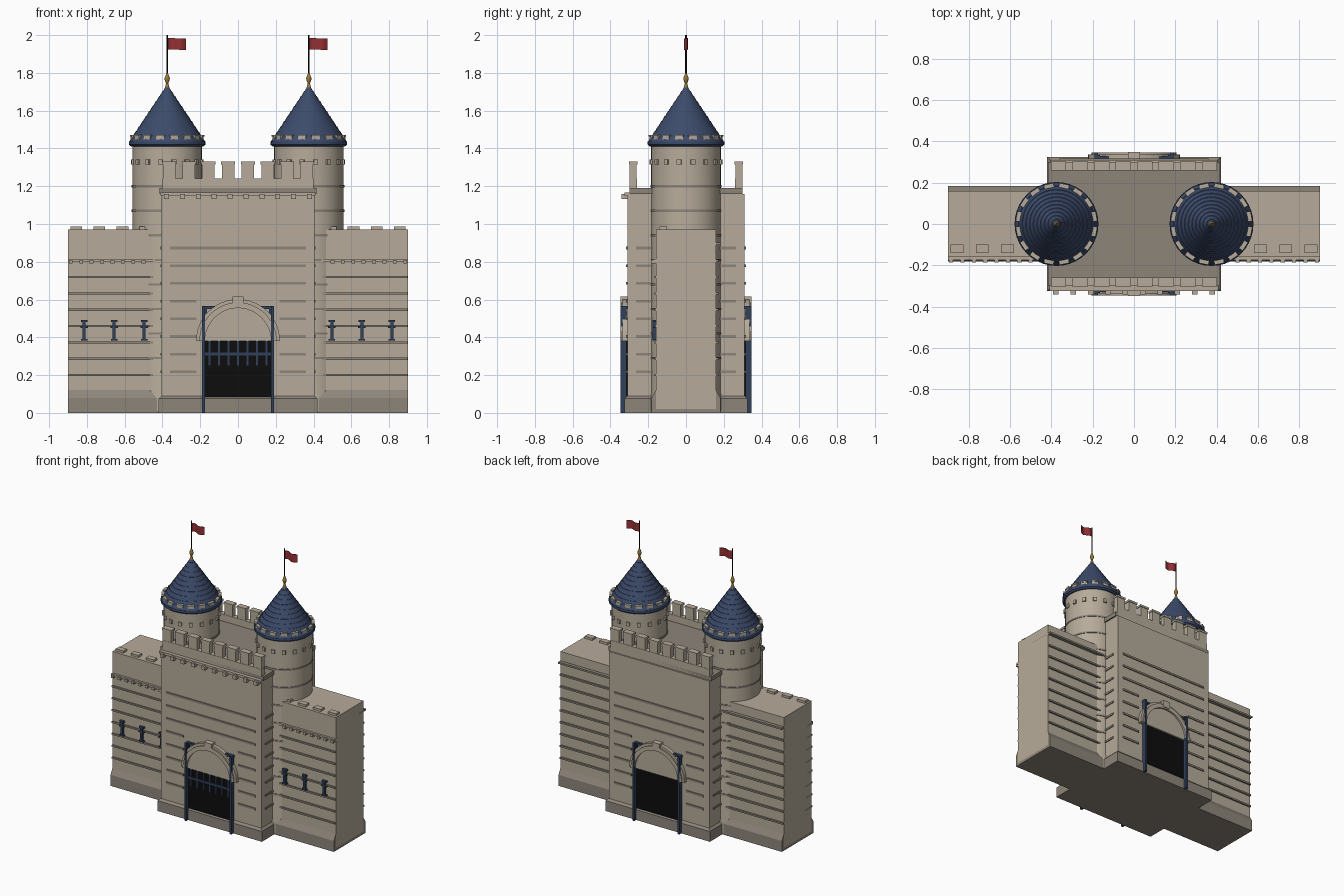
import bpy, bmesh, math
from mathutils import Matrix, Vector

if "Cube" in bpy.data.objects:
    bpy.data.objects.remove(bpy.data.objects["Cube"])


def material(name, rgb):
    m = bpy.data.materials.new(name)
    m.diffuse_color = (*rgb, 1)
    m.use_nodes = True
    m.node_tree.nodes["Principled BSDF"].inputs["Base Color"].default_value = m.diffuse_color
    return m


STONE = material("stone", (0.47, 0.41, 0.325))
DARK = material("dark_stone", (0.27, 0.235, 0.195))
ROOF = material("roof_blue", (0.045, 0.07, 0.145))
NAVY = material("navy_trim", (0.03, 0.05, 0.1))
BLACK = material("black", (0.004, 0.004, 0.004))
GOLD = material("gold", (0.32, 0.19, 0.04))
RED = material("flag_red", (0.3, 0.03, 0.035))


def finish(name, bm, mat, smooth=False):
    bmesh.ops.recalc_face_normals(bm, faces=bm.faces)
    me = bpy.data.meshes.new(name)
    bm.to_mesh(me)
    bm.free()
    me.materials.append(mat)
    ob = bpy.data.objects.new(name, me)
    bpy.context.collection.objects.link(ob)
    if smooth:
        bpy.ops.object.select_all(action='DESELECT')
        ob.select_set(True)
        bpy.context.view_layer.objects.active = ob
        bpy.ops.object.shade_smooth_by_angle(angle=math.radians(30))
    return ob


def add_box(bm, x0, x1, y0, y1, z0, z1, turn=None):
    mat = Matrix.Translation(((x0 + x1) / 2, (y0 + y1) / 2, (z0 + z1) / 2)) @ \
        Matrix.Diagonal((abs(x1 - x0), abs(y1 - y0), abs(z1 - z0), 1))
    bmesh.ops.create_cube(bm, size=1, matrix=(turn @ mat) if turn else mat)


def boxes(name, items, mat):
    bm = bmesh.new()
    for b in items:
        add_box(bm, *b)
    return finish(name, bm, mat)


def lathe(name, profile, cx, mat, n=40):
    bm = bmesh.new()
    vs = [bm.verts.new((cx + r, 0, z)) for r, z in profile]
    es = [bm.edges.new(p) for p in zip(vs, vs[1:])]
    bmesh.ops.spin(bm, geom=vs + es, cent=(cx, 0, 0), axis=(0, 0, 1),
                   angle=2 * math.pi, steps=n)
    bmesh.ops.remove_doubles(bm, verts=bm.verts, dist=1e-5)
    return finish(name, bm, mat, True)


def prism(name, pts, y0, y1, mat):
    bm = bmesh.new()
    f = bm.faces.new([bm.verts.new((x, y0, z)) for x, z in pts])
    r = bmesh.ops.extrude_face_region(bm, geom=[f])
    bmesh.ops.translate(bm, vec=(0, y1 - y0, 0),
                        verts=[v for v in r['geom'] if isinstance(v, bmesh.types.BMVert)])
    return finish(name, bm, mat)


def ring_blocks(name, cx, n, r0, r1, w, z0, z1, mat):
    bm = bmesh.new()
    for i in range(n):
        turn = Matrix.Translation((cx, 0, 0)) @ Matrix.Rotation(2 * math.pi * (i + .5) / n, 4, 'Z')
        add_box(bm, r0, r1, -w / 2, w / 2, z0, z1, turn)
    return finish(name, bm, mat)


def plinth(name, x0, x1, d, d_top, z0, z1, dx):
    # vertical footing with a sloped top
    bm = bmesh.new()
    rings = [(0, 0, d), (z0, 0, d), (z1, dx, d_top)]
    loops = [[bm.verts.new(p) for p in ((x0 + i, -y, z), (x1 - i, -y, z), (x1 - i, y, z), (x0 + i, y, z))]
             for z, i, y in rings]
    for a, b in zip(loops, loops[1:]):
        for i in range(4):
            bm.faces.new((a[i], a[(i + 1) % 4], b[(i + 1) % 4], b[i]))
    bm.faces.new(loops[0])
    bm.faces.new(loops[-1])
    return finish(name, bm, DARK)


# Gatehouse body, footing, roof deck
boxes("gatehouse", [(-.405, .405, -.31, .31, 0.02, 1.16)], STONE)
plinth("gatehouse_plinth", -.42, .42, .325, .31, .075, .09, .015)
boxes("gatehouse_deck", [(-.415, .415, -.3, .3, 1.16, 1.19)], DARK)

# Parapets with tall merlons, front and back
walls = []
for s in (-1, 1):
    walls.append((-.4, .4, s * .26, s * .3, 1.16, 1.24))
    for i in range(8):
        x = -.365 + i * .73 / 7
        walls.append((x - .033, x + .033, s * .262, s * .298, 1.24, 1.32))
        walls.append((x - .037, x + .037, s * .258, s * .302, 1.315, 1.33))
boxes("gatehouse_parapet", walls, STONE)
corbels = [(-.41, .41, -.325, -.3, 1.15, 1.168)]
for i in range(10):
    x = -.378 + i * .084
    corbels.append((x - .013, x + .013, -.342, -.3, 1.133, 1.16))
boxes("gatehouse_corbels", corbels, STONE)

# Stone course bands around the gatehouse, broken at the gates
bands = []
for i in range(8):
    z = .217 + i * .0937
    bands.append((-.411, .411, -.265, .265, z - .007, z + .007))
    for s in (-1, 1):
        if z < .62:
            for m in (-1, 1):
                bands.append((m * .22, m * .36, s * .3, s * .317, z - .007, z + .007))
        else:
            bands.append((-.36, .36, s * .3, s * .317, z - .007, z + .007))
boxes("gatehouse_bands", bands, DARK)

# Gates: dark doorway, navy frame, arch and keystone
def arc(r, flip=False):
    pts = [(r * math.cos(math.pi * i / 24), .38 + r * math.sin(math.pi * i / 24)) for i in range(25)]
    return pts[::-1] if flip else pts


for side, s in (("front", -1), ("back", 1)):
    boxes(side + "_doorway", [(-.18, .18, s * .3, s * .32, .085, .385)], BLACK)
    prism(side + "_tympanum", arc(.185), s * .3, s * .332, STONE)
    prism(side + "_arch", arc(.205) + arc(.175, True), s * .3, s * .345, STONE)
    prism(side + "_arch_hood", arc(.222) + arc(.2, True), s * .3, s * .336, STONE)
    boxes(side + "_keystone", [(-.03, .03, s * .3, s * .348, .565, .615)], STONE)
    frame = [(-.19, .19, s * .305, s * .328, .55, .565)]
    for m in (-1, 1):
        frame.append((m * .174, m * .19, s * .315, s * .347, 0, .565))
        frame.append((m * .165, m * .19, s * .315, s * .335, .45, .565))
    boxes(side + "_gate_frame", frame, NAVY)

# Raised portcullis
bars = [(-.176, .176, -.327, -.318, .305, .32)]
for i in range(7):
    x = -.15 + i * .05
    bars.append((x - .005, x + .005, -.326, -.318, .25, .38))
boxes("portcullis", bars, NAVY)

for side, s in (("left", -1), ("right", 1)):
    # Wing walls
    a, b = sorted((s * .3, s * .9))
    boxes(side + "_wing", [(a, b, -.16, .16, .02, .97)], STONE)
    plinth(side + "_wing_plinth", a, b, .182, .16, .08, .12, 0)
    wing_bands = []
    for i in range(8):
        z = .2 + i * .0865
        wing_bands += [(a, b - .003 if s > 0 else b, -.168, .0, z - .006, z + .006),
                       (a, b - .003 if s > 0 else b, 0, .172, z - .006, z + .006)]
    wing_bands.append((a, b, 0, .185, .89, .903))
    boxes(side + "_wing_bands", wing_bands, DARK)

    # Ledge with corbels and low merlons
    trim = [(a, b, -.175, -.15, .8, .815)]
    for i in range(8):
        x = s * (.5 + i * .055)
        trim.append((x - .01, x + .01, -.186, -.15, .79, .81))
    for i in range(4):
        x = s * (.49 + i * .122)
        trim.append((x - .031, x + .031, -.14, -.1, .96, .986))
    boxes(side + "_wing_trim", trim, STONE)

    # Arrow slits
    slits = []
    for x in (.497, .656, .815):
        x *= s
        slits += [(x - .008, x + .008, -.178, -.15, .385, .49),
                  (x - .02, x + .02, -.178, -.15, .45, .46),
                  (x - .017, x + .017, -.178, -.15, .48, .492),
                  (x - .017, x + .017, -.178, -.15, .382, .392)]
    boxes(side + "_arrow_slits", slits, NAVY)

    # Round tower
    c = s * .375
    lathe(side + "_tower", [(0, .01), (.19, .01), (.19, .08), (.184, .12), (.184, 1.42), (0, 1.42)], c, STONE)
    for z in (.29, .42, .55, .68, .81, .94, 1.07, 1.2):
        lathe(side + "_tower_band", [(.17, z - .006), (.188, z - .006), (.188, z + .006), (.17, z + .006)], c, DARK)
    ring_blocks(side + "_tower_blocks", c, 16, .17, .194, .024, 1.315, 1.342, STONE)

    # Stepped conical roof with an eave ring of battlements
    prof = [(0, 1.41), (.19, 1.41), (.203, 1.42), (.203, 1.437)]
    for i in range(11):
        t0, t1 = i / 11, (i + 1) / 11
        prof += [(.197 * (1 - t0) + .003, 1.437 + .295 * t0),
                 (.197 * (1 - t1) + .006, 1.437 + .295 * t1)]
    prof.append((0, 1.735))
    lathe(side + "_roof", prof, c, ROOF)
    ring_blocks(side + "_roof_battlements", c, 16, .16, .193, .042, 1.437, 1.462, STONE)
    ring_blocks(side + "_roof_battlement_caps", c, 16, .165, .197, .048, 1.462, 1.472, STONE)

    # Finial, pole and waving flag
    lathe(side + "_finial", [(0, 1.72), (.012, 1.722), (.006, 1.745), (.013, 1.762), (.014, 1.772),
                             (.009, 1.785), (.004, 1.8), (0, 1.8)], c, GOLD, 16)
    lathe(side + "_pole", [(0, 1.78), (.004, 1.78), (.004, 2), (0, 2)], c, BLACK, 8)
    n = 10
    top = [(c + .1 * i / n, .009 * math.sin(i / n * 7)) for i in range(n + 1)]
    bm = bmesh.new()
    rows = [[bm.verts.new((x, y + o, z - .004 * i / n)) for i, (x, y) in enumerate(top)]
            for o, z in ((-.001, 1.925), (-.001, 1.985), (.001, 1.985), (.001, 1.925))]
    for k in range(4):
        p, q = rows[k], rows[(k + 1) % 4]
        for i in range(n):
            bm.faces.new((p[i], p[i + 1], q[i + 1], q[i]))
    for i in (0, n):
        bm.faces.new([r[i] for r in rows])
    finish(side + "_flag", bm, RED)
